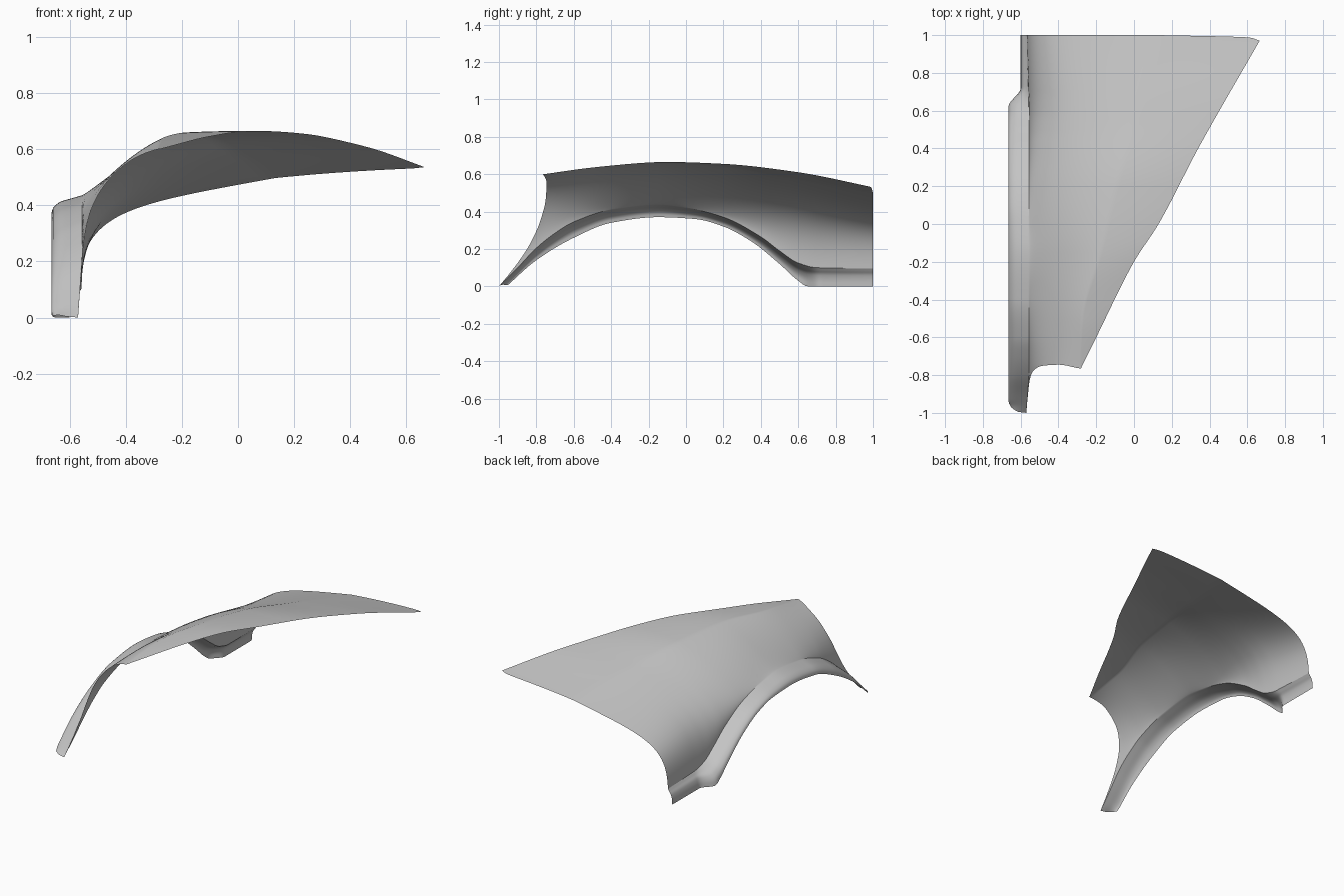
import bpy
import bmesh
from mathutils import Vector


def slope_at(points, i):
    """Monotone slope, so that curves never overshoot their stations."""
    if i == 0 or i == len(points) - 1:
        j = max(i, 1)
        return (points[j][1] - points[j - 1][1]) / (points[j][0] - points[j - 1][0])
    before = (points[i][1] - points[i - 1][1]) / (points[i][0] - points[i - 1][0])
    after = (points[i + 1][1] - points[i][1]) / (points[i + 1][0] - points[i][0])
    if before * after <= 0:
        return 0.0
    return 2 * before * after / (before + after)


def curve(points):
    """Smooth function through (position, value) stations."""
    slopes = [slope_at(points, i) for i in range(len(points))]

    def value(at):
        at = min(max(at, points[0][0]), points[-1][0])
        i = 0
        while i < len(points) - 2 and at > points[i + 1][0]:
            i += 1
        (start, low), (end, high) = points[i], points[i + 1]
        span = end - start
        t = (at - start) / span
        blend = t * t * (3 - 2 * t)
        ease_in = t * (1 - t) ** 2
        ease_out = t * t * (t - 1)
        return low + (high - low) * blend + span * (slopes[i] * ease_in + slopes[i + 1] * ease_out)

    return value


# Wheel arch lip
lip_x = curve([(-1, -.64), (-.93, -.665), (.62, -.665), (.72, -.6), (1, -.6)])
lip_z = curve([(-.96, 0), (-.8, .14), (-.6, .26), (-.4, .34), (-.15, .37), (.05, .36),
               (.2, .32), (.35, .24), (.5, .12), (.6, .03), (.65, 0), (1, 0)])

# Crease where the flare meets the body
flare_x = curve([(-1, -.57), (-.75, -.556), (.5, -.556), (1, -.568)])
flare_z = curve([(-1, 0), (-.9, .1), (-.8, .205), (-.7, .285), (-.6, .345), (-.4, .41),
                 (-.15, .436), (0, .42), (.2, .37), (.4, .265), (.5, .19), (.6, .125),
                 (.7, .1), (1, .095)])

# Body section handles, lower and upper
low_x = curve([(-1, -.56), (-.75, -.55), (-.15, -.52), (.5, -.55), (1, -.56)])
low_z = curve([(-1, .1), (-.75, .4), (-.15, .45), (.5, .4), (1, .38)])
high_x = curve([(-.75, -.45), (-.15, -.36), (1, -.4)])
high_z = curve([(-.75, .56), (-.15, .6), (.5, .5), (1, .4)])

# Character line and free inner edge
line_x = curve([(-.76, -.285), (-.5, -.275), (-.15, -.18), (.2, -.1), (.55, 0), (1, .13)])
line_z = curve([(-.76, .6), (-.5, .635), (-.15, .66), (.2, .64), (.55, .58), (1, .497)])
edge_x = curve([(-.76, -.28), (-.6, -.2), (-.2, 0), (0, .13), (.4, .34), (.97, .665)])
edge_z = curve([(-.76, .6), (-.4, .645), (-.1, .665), (.2, .655), (.6, .61), (1, .53)])

# Front and rear limits along the section
body_front = curve([(0, -1), (.1, -.84), (.25, -.78), (.5, -.75), (.75, -.745), (1, -.765)])
flare_front = curve([(0, -1), (.5, -.995), (1, -.95)])
hood_rear = curve([(0, 1), (.9, .988), (1, .97)])
flare_out = curve([(0, 0), (.3, .3), (.6, .7), (.8, .95), (1, 1)])
flare_drop = curve([(0, 0), (.3, .15), (.6, .35), (.8, .7), (1, 1)])


def flare_point(t, s):
    front = flare_front(t)
    y = front + (1 - front) * s
    out, drop = flare_out(t), flare_drop(t)
    return Vector((flare_x(y) + (lip_x(y) - flare_x(y)) * out, y,
                   flare_z(y) + (lip_z(y) - flare_z(y)) * drop))


def body_point(t, s):
    front = body_front(t)
    y = front + (1 - front) * s
    u = 1 - t
    weights = (u ** 3, 3 * u * u * t, 3 * u * t * t, t ** 3)
    xs = (flare_x(y), low_x(y), high_x(y), line_x(y))
    zs = (flare_z(y), low_z(y), high_z(y), line_z(y))
    return Vector((sum(w * x for w, x in zip(weights, xs)), y,
                   sum(w * z for w, z in zip(weights, zs))))


def hood_point(t, s):
    front = body_front(1)
    y = front + (hood_rear(t) - front) * s
    return Vector((line_x(y) + (edge_x(y) - line_x(y)) * t, y,
                   line_z(y) + (edge_z(y) - line_z(y)) * t + .02 * s * t * (1 - t)))


# Rows run from the lip, over the flare and body, to the inner edge
rows = [(flare_point, 1 - i / 14) for i in range(14)]
rows += [(body_point, i / 40) for i in range(40)]
rows += [(hood_point, i / 14) for i in range(15)]
columns = 140

bm = bmesh.new()
grid = [[bm.verts.new(point(t, j / columns)) for j in range(columns + 1)] for point, t in rows]
for lower, upper in zip(grid, grid[1:]):
    for j in range(columns):
        bm.faces.new((lower[j], upper[j], upper[j + 1], lower[j + 1]))
bmesh.ops.remove_doubles(bm, verts=bm.verts, dist=.0001)
bmesh.ops.recalc_face_normals(bm, faces=bm.faces)
bm.faces.ensure_lookup_table()
if sum(face.normal.z * face.calc_area() for face in bm.faces) < 0:
    bmesh.ops.reverse_faces(bm, faces=bm.faces)

default_cube = bpy.data.objects.get("Cube")
if default_cube:
    bpy.data.objects.remove(default_cube)

mesh = bpy.data.meshes.new("fender_panel")
bm.to_mesh(mesh)
bm.free()
fender = bpy.data.objects.new("fender_panel", mesh)
bpy.context.collection.objects.link(fender)

grey = bpy.data.materials.new("panel_grey")
grey.use_nodes = True
colour = (.55, .55, .55, 1)
grey.diffuse_color = colour
grey.node_tree.nodes["Principled BSDF"].inputs["Base Color"].default_value = colour
mesh.materials.append(grey)

bpy.context.view_layer.objects.active = fender
fender.select_set(True)
bpy.ops.object.shade_smooth_by_angle()
